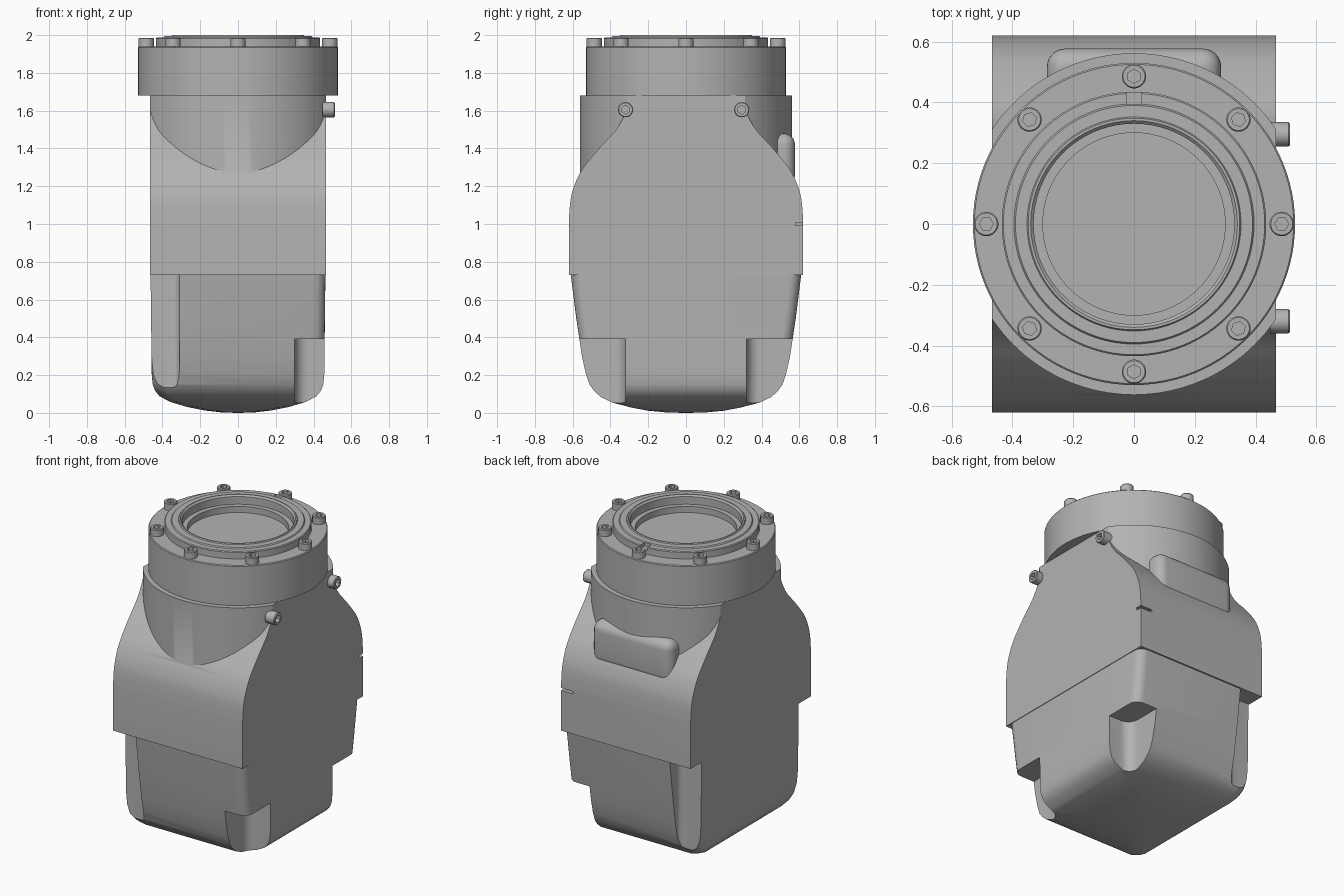
import bpy, bmesh, math
from mathutils import Matrix

cube = bpy.data.objects.get("Cube")
if cube:
    bpy.data.objects.remove(cube, do_unlink=True)

grey = bpy.data.materials.new("satin_grey")
grey.use_nodes = True
GREY = (0.45, 0.45, 0.45, 1)
grey.diffuse_color = GREY
grey.node_tree.nodes["Principled BSDF"].inputs["Base Color"].default_value = GREY


def make(name, bm):
    """Turn a bmesh into a linked object with outward normals."""
    bmesh.ops.recalc_face_normals(bm, faces=bm.faces)
    mesh = bpy.data.meshes.new(name)
    bm.to_mesh(mesh)
    bm.free()
    mesh.materials.append(grey)
    obj = bpy.data.objects.new(name, mesh)
    bpy.context.collection.objects.link(obj)
    return obj


def loft(name, rings, cap=True):
    """Skin a list of closed rings with equal point counts."""
    bm = bmesh.new()
    rows = [[bm.verts.new(p) for p in ring] for ring in rings]
    n = len(rows[0])
    for a, b in zip(rows, rows[1:]):
        for i in range(n):
            bm.faces.new((a[i], a[(i + 1) % n], b[(i + 1) % n], b[i]))
    if cap:
        bm.faces.new(rows[0])
        bm.faces.new(rows[-1])
    return make(name, bm)


def prism(name, pts, lo, hi, axis="z"):
    """Extrude a flat outline along z, or a (y, z) outline along x."""
    if axis == "z":
        return loft(name, [[(x, y, h) for x, y in pts] for h in (lo, hi)])
    return loft(name, [[(h, y, z) for y, z in pts] for h in (lo, hi)])


def circle(r, n=96):
    return [(r * math.cos(math.tau * i / n), r * math.sin(math.tau * i / n))
            for i in range(n)]


def lathe(name, profile):
    return loft(name, [[(x, y, z) for x, y in circle(r)] for r, z in profile])


def rounded_rect(hx, hy, r, cx=0, cy=0, steps=6):
    pts = []
    for k, (sx, sy) in enumerate(((1, 1), (-1, 1), (-1, -1), (1, -1))):
        for i in range(steps + 1):
            a = (k + i / steps) * math.pi / 2
            pts.append((cx + sx * (hx - r) + r * math.cos(a),
                        cy + sy * (hy - r) + r * math.sin(a)))
    return pts


def box(name, lo, hi, bevel=0):
    bm = bmesh.new()
    bmesh.ops.create_cube(bm, size=1)
    for v in bm.verts:
        v.co = [l + (c + 0.5) * (h - l) for c, l, h in zip(v.co, lo, hi)]
    if bevel:
        bmesh.ops.bevel(bm, geom=bm.edges[:], offset=bevel, segments=6,
                        profile=0.5, affect="EDGES")
    return make(name, bm)


def select(obj):
    bpy.ops.object.select_all(action="DESELECT")
    obj.select_set(True)
    bpy.context.view_layer.objects.active = obj


def combine(obj, tool, operation):
    """Apply a boolean and discard the tool object."""
    select(obj)
    mod = obj.modifiers.new("boolean", "BOOLEAN")
    mod.operation, mod.solver, mod.object = operation, "EXACT", tool
    bpy.ops.object.modifier_apply(modifier=mod.name)
    bpy.data.objects.remove(tool, do_unlink=True)


def smooth(obj, degrees=30):
    select(obj)
    bpy.ops.object.shade_smooth_by_angle(angle=math.radians(degrees))


def spline(pts, steps=6):
    """Catmull-Rom curve through the points."""
    p = [pts[0]] + pts + [pts[-1]]
    out = []
    for a, b, c, d in zip(p, p[1:], p[2:], p[3:]):
        for i in range(steps):
            t = i / steps
            out.append(tuple(0.5 * (2 * q + (r - o) * t + (2 * o - 5 * q + 4 * r - s) * t * t
                                    + (3 * q - o - 3 * r + s) * t ** 3)
                             for o, q, r, s in zip(a, b, c, d)))
    return out + [pts[-1]]


# Upper housing: shouldered side outline extruded across the width
W = 0.467
shoulder = spline([(0.62, 1.03), (0.605, 1.16), (0.555, 1.28), (0.46, 1.4),
                   (0.37, 1.5), (0.315, 1.6), (0.3, 1.66)])
half = [(0.62, 0.73)] + shoulder
housing = prism("upper_housing", half + [(-y, z) for y, z in reversed(half)], -W, W, "x")

# Round neck with flats level with the housing sides
neck = prism("neck", [(max(-W, min(W, x)), y) for x, y in circle(0.562, 128)], 1.0, 1.68)
combine(housing, neck, "UNION")

# Rear boss and the small slot at the rear corner
combine(housing, box("rear_boss", (-0.287, 0.25, 1.2), (0.287, 0.577, 1.48), 0.06), "UNION")
combine(housing, box("slot", (0.38, 0.58, 0.992), (0.6, 0.7, 1.008)), "DIFFERENCE")
smooth(housing)

# Lower casing: tapered rounded box with a crowned underside
sections = [(0.463, 0.61, 0.73), (0.46, 0.581, 0.5), (0.458, 0.551, 0.3),
            (0.457, 0.53, 0.16), (0.452, 0.51, 0.08), (0.44, 0.485, 0.04),
            (0.415, 0.45, 0.012), (0.36, 0.39, 0), (0.27, 0.29, 0),
            (0.18, 0.2, 0), (0.09, 0.1, 0), (0.01, 0.01, 0)]
rings = []
for hx, hy, z in sections:
    crown = max(0, 1 - z / 0.3)
    rings.append([(x, y, z + crown * (0.3 * x * x + 0.18 * y * y))
                  for x, y in rounded_rect(hx, hy, min(0.06, hx * 0.6))])
casing = loft("lower_casing", rings)

# Corner pockets: short and deep on one side, tall and shallow on the other
for s in (-1, 1):
    short = prism("short_pocket", rounded_rect(0.2, 0.25, 0.07, 0.5, s * 0.57), -0.2, 0.39)
    combine(casing, short, "DIFFERENCE")
    tall = prism("tall_pocket", rounded_rect(0.2, 0.2, 0.04, -0.51, s * 0.7), -0.2, 0.8)
    combine(casing, tall, "DIFFERENCE")
smooth(casing)

# Flange collar
flange = lathe("flange", [(0.53, 1.68), (0.53, 1.935), (0.525, 1.94), (0.3, 1.94),
                          (0.3, 1.86), (0.01, 1.86), (0.01, 1.68)])
smooth(flange)

# Stepped retaining ring around a recessed round window
ring = lathe("retaining_ring", [(0.435, 1.9), (0.435, 1.982), (0.43, 1.987), (0.395, 1.987),
                                (0.39, 1.994), (0.352, 1.994), (0.348, 2.0), (0.34, 2.0),
                                (0.33, 1.99), (0.33, 1.885), (0.31, 1.875), (0.31, 1.865)])
combine(ring, box("key_slot", (-0.025, 0.393, 1.965), (0.025, 0.5, 2.1)), "DIFFERENCE")
smooth(ring)
window = prism("window", circle(0.315), 1.85, 1.876)

# Socket-head screws: eight on the flange, two on the side
head = loft("flange_screw", [[(x, y, z) for x, y in circle(r, 32)]
                             for r, z in ((0.04, -0.02), (0.04, 0.041), (0.036, 0.046))])
combine(head, prism("hex_socket", circle(0.023, 6), 0.02, 0.1), "DIFFERENCE")
smooth(head)


def place_screw(name, matrix):
    screw = bpy.data.objects.new(name, head.data)
    bpy.context.collection.objects.link(screw)
    screw.matrix_world = matrix


for i in range(8):
    a = i * math.pi / 4
    place_screw("flange_screw", Matrix.Translation(
        (0.486 * math.cos(a), 0.486 * math.sin(a), 1.94)) @ Matrix.Rotation(a, 4, "Z"))
for y in (-0.32, 0.295):
    place_screw("side_screw", Matrix.Translation((W, y, 1.605)) @ Matrix.Rotation(math.pi / 2, 4, "Y"))
bpy.data.objects.remove(head, do_unlink=True)
